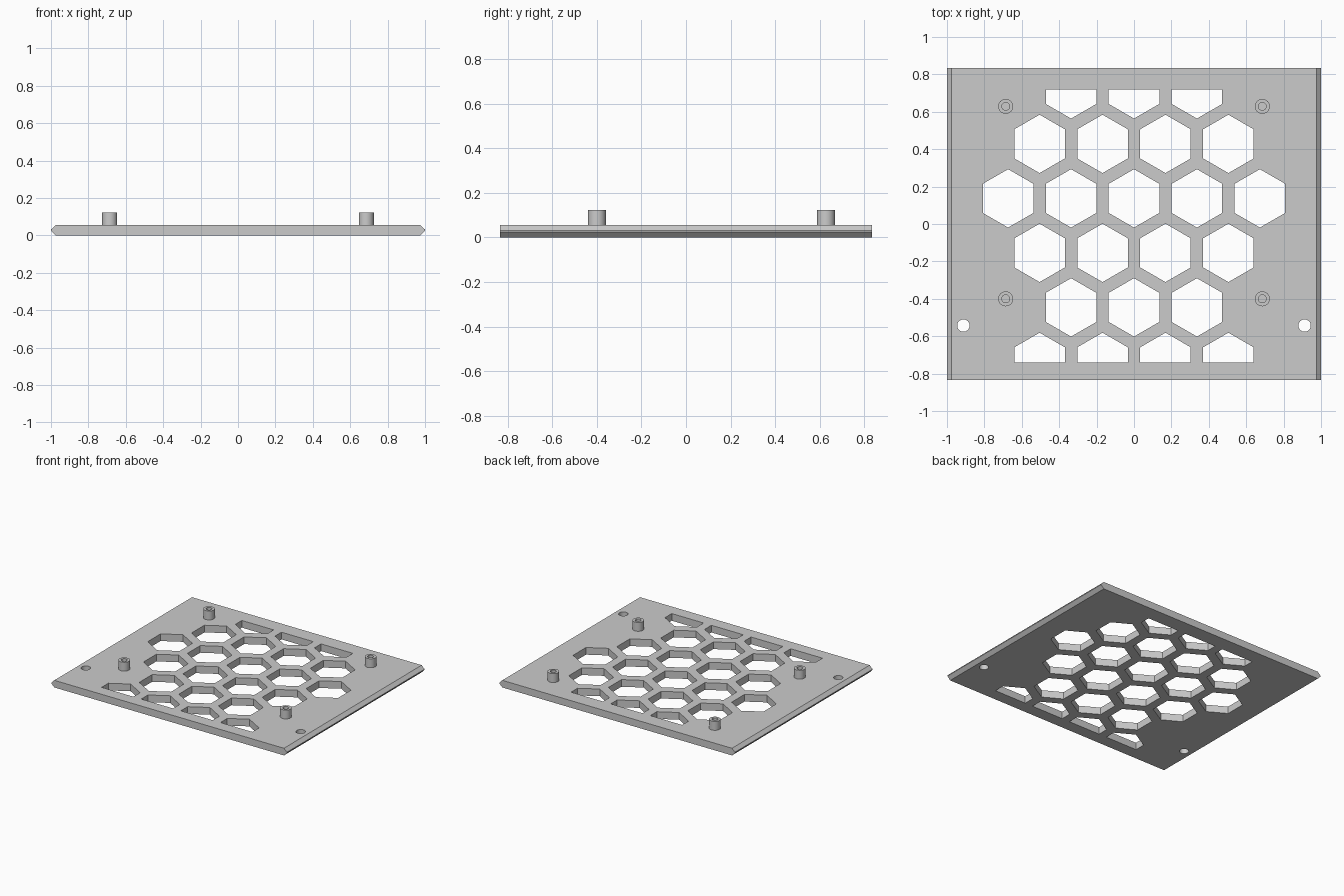
import bpy, bmesh, math
from mathutils import Matrix, Vector

cube = bpy.data.objects.get("Cube")
if cube:
    bpy.data.objects.remove(cube, do_unlink=True)

THICK = 0.055
HALF_Y = 0.835
PITCH = 0.3365          # honeycomb spacing
HEX_R = 0.156
ROW_Y = 0.137           # widest honeycomb row
CUT_LOW, CUT_HIGH = -0.741, 0.72

grey = bpy.data.materials.new("plain grey")
grey.use_nodes = True
grey.diffuse_color = (0.6, 0.6, 0.6, 1)
grey.node_tree.nodes["Principled BSDF"].inputs["Base Color"].default_value = (0.6, 0.6, 0.6, 1)


def finish(bm, name):
    bmesh.ops.recalc_face_normals(bm, faces=bm.faces)
    mesh = bpy.data.meshes.new(name)
    bm.to_mesh(mesh)
    bm.free()
    mesh.materials.append(grey)
    obj = bpy.data.objects.new(name, mesh)
    bpy.context.collection.objects.link(obj)
    return obj


def smooth(obj):
    bpy.ops.object.select_all(action='DESELECT')
    obj.select_set(True)
    bpy.context.view_layer.objects.active = obj
    bpy.ops.object.shade_smooth_by_angle(angle=math.radians(30))


def prism(bm, points, direction):
    face = bm.faces.new([bm.verts.new(p) for p in points])
    extruded = bmesh.ops.extrude_face_region(bm, geom=[face])["geom"]
    moved = [v for v in extruded if isinstance(v, bmesh.types.BMVert)]
    bmesh.ops.translate(bm, verts=moved, vec=direction)


def polygon(x, y, radius, sides):
    pts = []
    for i in range(sides):
        a = math.pi / 2 + math.tau * i / sides
        py = y + radius * math.sin(a)
        pts.append((x + radius * math.cos(a), min(max(py, CUT_LOW), CUT_HIGH), -0.1))
    return pts


# Plate with pointed side rails
bm = bmesh.new()
side = [(0.975, 0), (1, 0.025), (1, 0.031), (0.975, THICK)]
outline = side + [(-x, z) for x, z in reversed(side)]
prism(bm, [(x, -HALF_Y, z) for x, z in outline], Vector((0, 2 * HALF_Y, 0)))
plate = finish(bm, "vent_plate")

# Honeycomb openings (row number, openings in row) and screw holes
cut = bmesh.new()
up = Vector((0, 0, 0.3))
for row, count in ((2, 3), (1, 4), (0, 5), (-1, 4), (-2, 3), (-3, 4)):
    y = ROW_Y + row * PITCH * math.sqrt(3) / 2
    for i in range(count):
        prism(cut, polygon((i - (count - 1) / 2) * PITCH, y, HEX_R, 6), up)
for x in (-0.912, 0.912):
    prism(cut, polygon(x, -0.543, 0.033, 32), up)
cutter = finish(cut, "opening_cutter")
cutter.hide_render = True

mod = plate.modifiers.new("openings", 'BOOLEAN')
mod.operation = 'DIFFERENCE'
mod.solver = 'EXACT'
mod.object = cutter
bpy.context.view_layer.objects.active = plate
bpy.ops.object.modifier_apply(modifier=mod.name)
bpy.data.objects.remove(cutter, do_unlink=True)
smooth(plate)

# Hollow standoffs
for side_name, x in (("right", -0.686), ("left", 0.686)):
    for end_name, y in (("front", -0.4), ("back", 0.629)):
        bm = bmesh.new()
        profile = [(0.04, THICK), (0.04, 0.123), (0.021, 0.123), (0.021, THICK + 0.002), (0, THICK + 0.002)]
        verts = [bm.verts.new((r, 0, z)) for r, z in profile]
        edges = [bm.edges.new(pair) for pair in zip(verts, verts[1:])]
        bmesh.ops.spin(bm, geom=verts + edges, cent=(0, 0, 0), axis=(0, 0, 1),
                       angle=math.tau, steps=32, use_merge=True)
        bmesh.ops.remove_doubles(bm, verts=bm.verts, dist=0.0001)
        bmesh.ops.holes_fill(bm, edges=bm.edges, sides=0)
        bmesh.ops.transform(bm, matrix=Matrix.Translation((x, y, 0)), verts=bm.verts)
        smooth(finish(bm, f"standoff_{end_name}_{side_name}"))
